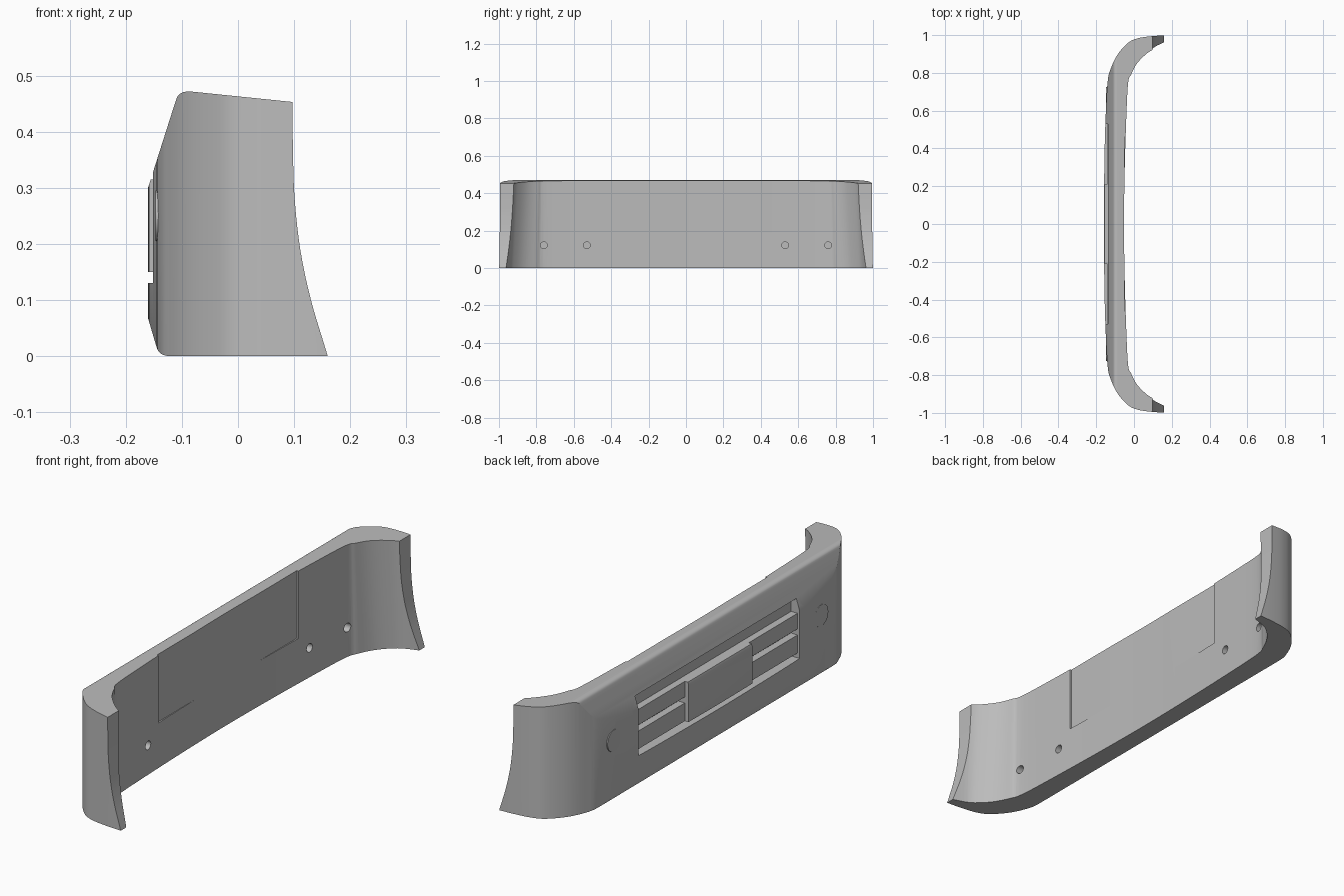
import bpy, bmesh, math
from mathutils import Vector

cube = bpy.data.objects.get("Cube")
if cube:
    bpy.data.objects.remove(cube, do_unlink=True)

grey = bpy.data.materials.new("plain_grey")
grey.use_nodes = True
grey.diffuse_color = (0.5, 0.5, 0.5, 1)
grey.node_tree.nodes["Principled BSDF"].inputs["Base Color"].default_value = (0.5, 0.5, 0.5, 1)


def smooth_path(pts, steps=5):
    """Catmull-Rom curve through the points."""
    p = [Vector(q) for q in pts]
    p = [2 * p[0] - p[1]] + p + [2 * p[-1] - p[-2]]
    out = []
    for a, b, c, d in zip(p, p[1:], p[2:], p[3:]):
        for i in range(steps):
            t = i / steps
            out.append(0.5 * (2 * b + (c - a) * t + (2 * a - 5 * b + 4 * c - d) * t * t
                              + (3 * b - a - 3 * c + d) * t ** 3))
    return out + [p[-2]]


def mirrored(half):
    """Full end-to-end path from a half path that starts at y = 0."""
    path = smooth_path([(x, -y) for x, y in reversed(half[1:])] + half)
    return path


def loft(name, ring_a, ring_b):
    """Solid between two rings of equal length."""
    bm = bmesh.new()
    a = [bm.verts.new(v) for v in ring_a]
    b = [bm.verts.new(v) for v in ring_b]
    bm.faces.new(a)
    bm.faces.new(b)
    for i in range(len(a)):
        j = (i + 1) % len(a)
        bm.faces.new((a[i], a[j], b[j], b[i]))
    bmesh.ops.recalc_face_normals(bm, faces=bm.faces)
    return finish(name, bm)


def finish(name, bm):
    mesh = bpy.data.meshes.new(name)
    bm.to_mesh(mesh)
    bm.free()
    mesh.materials.append(grey)
    obj = bpy.data.objects.new(name, mesh)
    bpy.context.collection.objects.link(obj)
    return obj


def box(x0, x1, y0, y1, z0, z1):
    ring = [(x0, y0), (x1, y0), (x1, y1), (x0, y1)]
    return loft("cutter", [(x, y, z0) for x, y in ring], [(x, y, z1) for x, y in ring])


def rod(x0, x1, y, z, r, n=24):
    ring = [(y + r * math.cos(i * math.tau / n), z + r * math.sin(i * math.tau / n)) for i in range(n)]
    return loft("cutter", [(x0, *q) for q in ring], [(x1, *q) for q in ring])


def boolean(target, tool, operation="DIFFERENCE"):
    mod = target.modifiers.new("cut", "BOOLEAN")
    mod.operation, mod.object, mod.solver = operation, tool, "EXACT"
    bpy.context.view_layer.objects.active = target
    bpy.ops.object.modifier_apply(modifier=mod.name)
    bpy.data.objects.remove(tool, do_unlink=True)


# Wrap-around shell: outer curve with a slightly drafted inner curve
outer = mirrored([(-.16, 0), (-.157, .3), (-.152, .52), (-.14, .75), (-.12, .83),
                  (-.085, .9), (-.03, .96), (.02, .983), (.09, .994), (.18, 1)])
inner_low = mirrored([(-.053, 0), (-.05, .25), (-.043, .5), (-.032, .74), (-.012, .81),
                      (.02, .87), (.06, .915), (.1, .943), (.18, .97)])
inner_high = mirrored([(-.053, 0), (-.05, .25), (-.043, .5), (-.032, .74), (-.015, .79),
                       (.01, .84), (.05, .885), (.1, .92), (.18, .94)])
low = [(*p, -.02) for p in outer + inner_low[::-1]]
high = [(*p, .5) for p in outer + inner_high[::-1]]
bumper = loft("bumper_shell", low, high)

# Side profile: raked top, rounded lips and flared wheel-arch edge
arch = smooth_path([(.097, .453), (.098, .36), (.101, .28), (.111, .19), (.13, .1), (.16, 0)])
top_lip = smooth_path([(-.112, .452), (-.107, .464), (-.099, .47), (-.088, .472)], 3)
low_lip = smooth_path([(-.125, 0), (-.135, .003), (-.142, .009), (-.146, .019)], 3)
profile = [Vector((-.161, .07)), Vector((-.161, .298))] + top_lip + arch + low_lip
boolean(bumper, loft("profile", [(x, -1.1, z) for x, z in profile],
                     [(x, 1.1, z) for x, z in profile]), "INTERSECT")

# Grille: recessed side panels, then deeper horizontal slots
for y0, y1 in ((-.53, -.21), (.21, .53)):
    boolean(bumper, box(-.2, -.142, y0, y1, .13, .375))
    boolean(bumper, box(-.2, -.112, y0, y1, .225, .25))
for z0, z1 in ((.13, .15), (.315, .375)):
    boolean(bumper, box(-.2, -.112, -.53, .53, z0, z1))

# Flat mounting pocket on the inner wall
boolean(bumper, box(-.051, .05, -.46, .46, .187, .6))

# Blind mounting holes
for y in (-.76, -.53, .53, .76):
    boolean(bumper, rod(-.075, .03, y, .122, .018))

# Shallow tow-point covers near the corners
covers = [rod(-.147, -.12, y, .25, .045) for y in (-.68, .68)]
for side, cover in zip(("right", "left"), covers):
    cover.name = "tow_cover_" + side

bpy.ops.object.select_all(action="DESELECT")
for obj in [bumper] + covers:
    obj.select_set(True)
bpy.context.view_layer.objects.active = bumper
bpy.ops.object.shade_smooth_by_angle(angle=math.radians(22))
